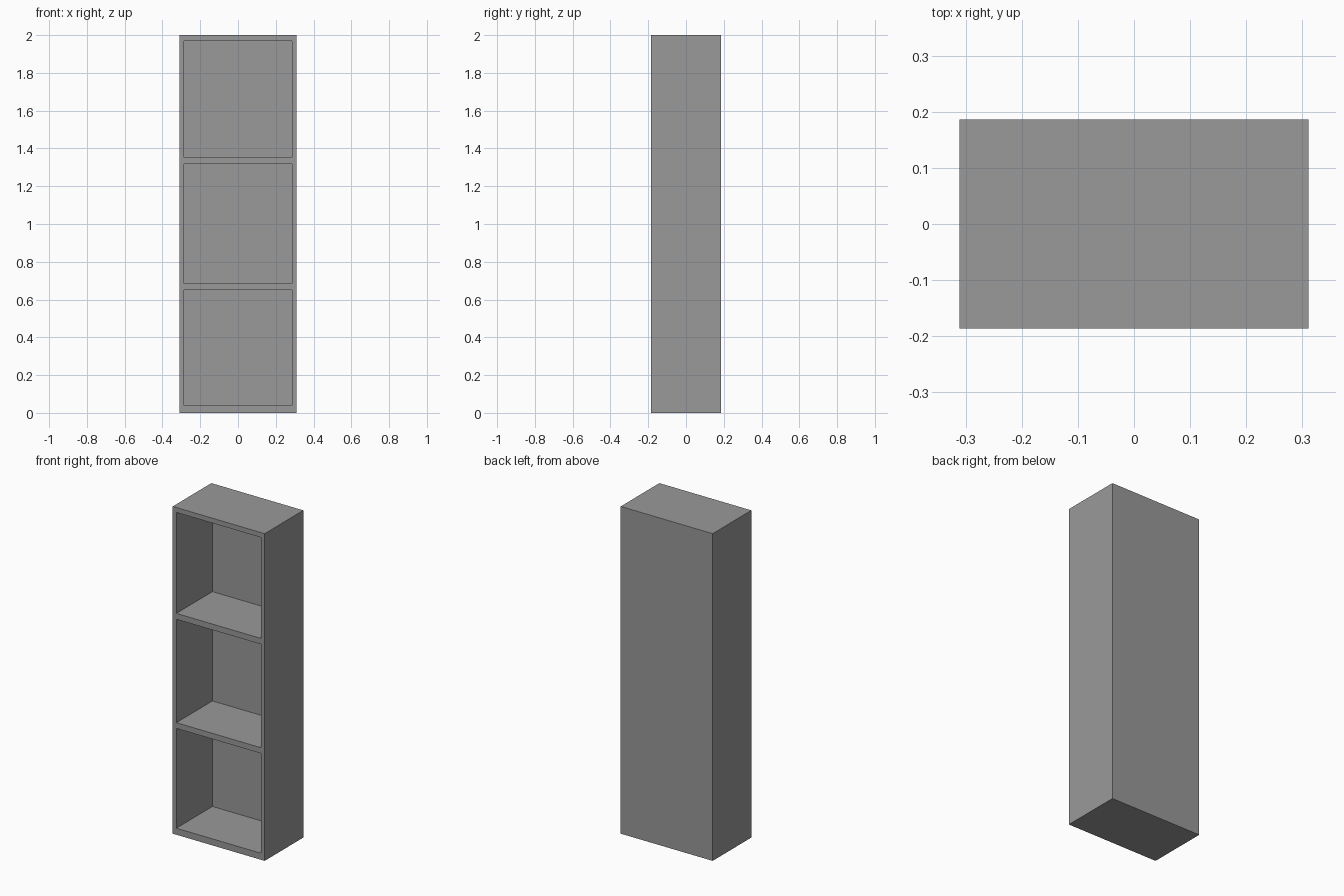
import bpy

WIDTH, DEPTH, HEIGHT = 0.622, 0.373, 2.0
PANEL = 0.025

default = bpy.data.objects.get("Cube")
if default:
    bpy.data.objects.remove(default, do_unlink=True)

# Single grey finish
grey = bpy.data.materials.new("plain grey")
grey.use_nodes = True
colour = (0.32, 0.32, 0.32, 1)
grey.diffuse_color = colour
grey.node_tree.nodes["Principled BSDF"].inputs["Base Color"].default_value = colour


def box(name, x, y, z):
    """Box spanning the given (low, high) ranges."""
    bpy.ops.mesh.primitive_cube_add(size=1, location=[sum(r) / 2 for r in (x, y, z)])
    obj = bpy.context.object
    obj.name = name
    obj.scale = [r[1] - r[0] for r in (x, y, z)]
    bpy.ops.object.transform_apply(location=False, rotation=False, scale=True)
    obj.data.materials.append(grey)
    return obj


# Solid carcass with three open compartments cut from the front
half_x, half_y = WIDTH / 2, DEPTH / 2
carcass = box("bookcase_carcass", (-half_x, half_x), (-half_y, half_y), (0, HEIGHT))
inner_x = half_x - PANEL
compartments = {"lower": (0.04, 0.65), "middle": (0.685, 1.317), "upper": (1.353, 1.97)}

for level, z_range in compartments.items():
    cutter = box(level + "_compartment_cutter", (-inner_x, inner_x),
                 (-half_y - 0.1, half_y - PANEL), z_range)
    cut = carcass.modifiers.new(level + " compartment", "BOOLEAN")
    cut.operation = "DIFFERENCE"
    cut.solver = "EXACT"
    cut.object = cutter
    bpy.ops.object.select_all(action="DESELECT")
    bpy.context.view_layer.objects.active = carcass
    carcass.select_set(True)
    bpy.ops.object.modifier_apply(modifier=cut.name)
    bpy.data.objects.remove(cutter, do_unlink=True)
